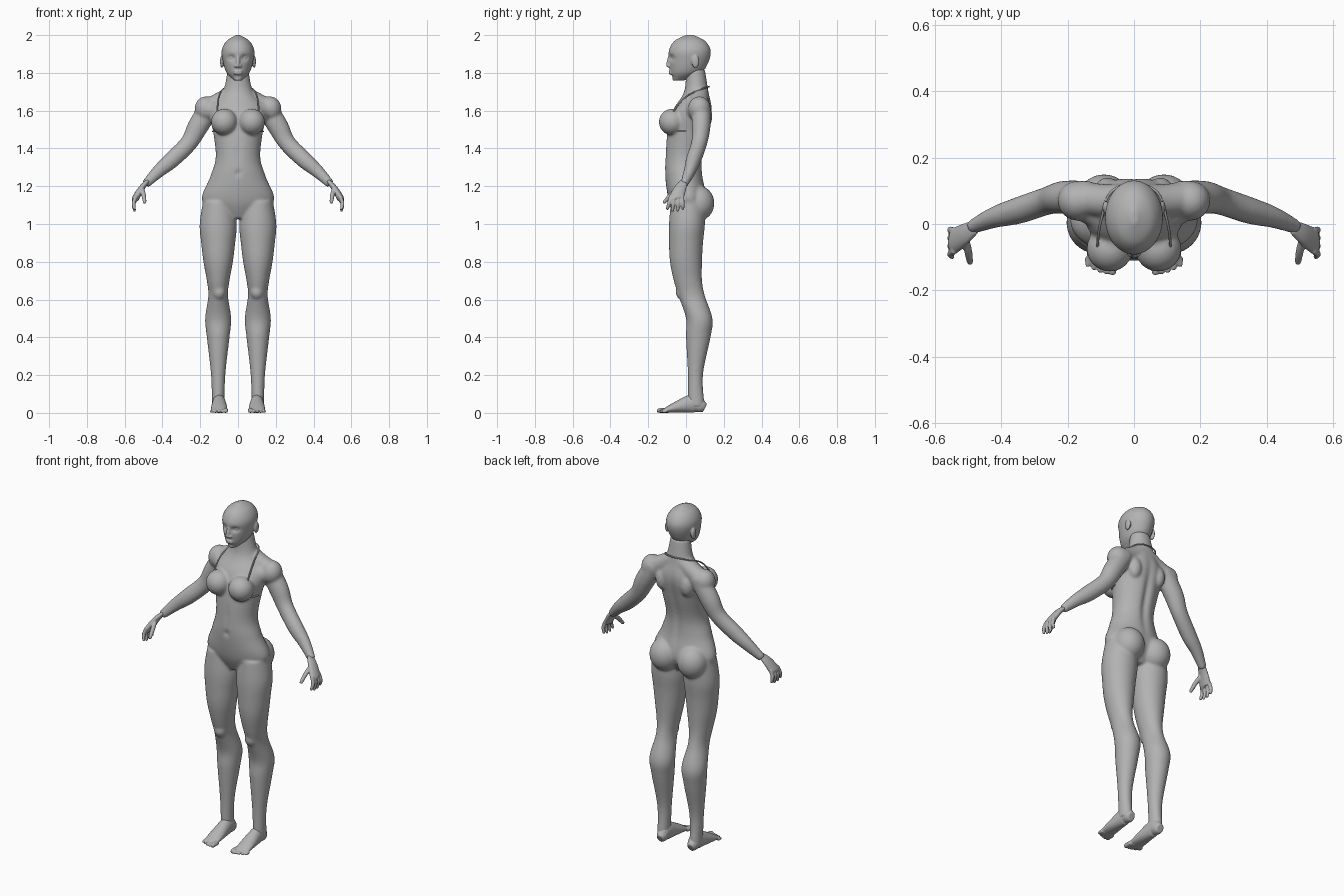
import bpy, bmesh
from math import sin, cos, pi, exp
from mathutils import Vector, Matrix

default_cube = bpy.data.objects.get("Cube")
if default_cube:
    bpy.data.objects.remove(default_cube)

shade = .45
grey = bpy.data.materials.new("clay grey")
grey.use_nodes = True
grey.diffuse_color = (shade, shade, shade, 1)
grey.node_tree.nodes["Principled BSDF"].inputs["Base Color"].default_value = grey.diffuse_color

sideways, depthwise, upward = Vector((1, 0, 0)), Vector((0, 1, 0)), Vector((0, 0, 1))


def spline_value(before, start, end, after, t):
    """Catmull-Rom blend between start and end."""
    slope_in, slope_out = (end - before) / 2, (after - start) / 2
    rise = end - start
    return (start + slope_in * t + (3 * rise - 2 * slope_in - slope_out) * t ** 2
            + (slope_in + slope_out - 2 * rise) * t ** 3)


def resample(rows, steps):
    """Smooth a short list of rows into a dense one."""
    dense = []
    last = len(rows) - 1
    for i in range(last):
        control = (rows[max(i - 1, 0)], rows[i], rows[i + 1], rows[min(i + 2, last)])
        for step in range(steps):
            dense.append([spline_value(*values, step / steps) for values in zip(*control)])
    dense.append(list(rows[last]))
    return dense


def loft(bm, rows, hint, axis=None, sides=48, steps=6):
    """Skin elliptical sections: x, y, z, radius along the hint, other radius."""
    rows = resample(rows, steps)
    centres = [Vector(row[:3]) for row in rows]
    rings = []
    for i, (*_, across, thick) in enumerate(rows):
        following, previous = centres[min(i + 1, len(rows) - 1)], centres[max(i - 1, 0)]
        tangent = axis or (following - previous).normalized()
        u = (hint - tangent * hint.dot(tangent)).normalized()
        v = tangent.cross(u)
        angles = [2 * pi * k / sides for k in range(sides)]
        rings.append([bm.verts.new(centres[i] + u * across * cos(a) + v * thick * sin(a))
                      for a in angles])
    for lower, upper in zip(rings, rings[1:]):
        for k in range(sides):
            bm.faces.new((lower[k - 1], lower[k], upper[k], upper[k - 1]))
    bm.faces.new(rings[0])
    bm.faces.new(rings[-1])


def column(bm, x, rows, sides=96):
    """Upright loft from rows of height, half width, front y, back y."""
    sections = [(x, (front + back) / 2, z, width, (back - front) / 2)
                for z, width, front, back in rows]
    loft(bm, sections, sideways, upward, sides)


def limb(bm, rows, flat=1, hint=depthwise):
    """Tube along a path of x, y, z, radius."""
    loft(bm, [(*row, row[-1] * flat) for row in rows], hint)


def digit(bm, start, bend, end, radius, hint=depthwise):
    """Tapered finger or toe."""
    near_end = Vector(bend).lerp(Vector(end), .8)
    limb(bm, [(*start, radius), (*bend, radius), (*near_end, radius * .8), (*end, radius / 2)],
         hint=hint)


def blob(bm, centre, radius, wide=1, tall=1):
    scale = Matrix.Diagonal((radius * wide, radius, radius * tall, 1))
    bmesh.ops.create_uvsphere(bm, u_segments=32, v_segments=20, radius=1,
                              matrix=Matrix.Translation(centre) @ scale)


def dent(bm, x, z, radius, tall, push):
    """Push the front back, or with a negative push the back forward."""
    for vert in bm.verts:
        if vert.co.y * push < 0:
            across, along = (vert.co.x - x) / radius, (vert.co.z - z) / (radius * tall)
            vert.co.y += push * exp(-across ** 2 - along ** 2)


def mirror_copy(bm):
    everything = bm.verts[:] + bm.edges[:] + bm.faces[:]
    copied = bmesh.ops.duplicate(bm, geom=everything)["geom"]
    for element in copied:
        if isinstance(element, bmesh.types.BMVert):
            element.co.x *= -1


def finish(bm, name, voxel, smoothing):
    """Fuse the overlapping pieces into one smooth skin."""
    bmesh.ops.recalc_face_normals(bm, faces=bm.faces)
    mesh = bpy.data.meshes.new(name)
    bm.to_mesh(mesh)
    bm.free()
    mesh.materials.append(grey)
    part = bpy.data.objects.new(name, mesh)
    bpy.context.collection.objects.link(part)
    fuse = part.modifiers.new("fuse", "REMESH")
    fuse.mode = "VOXEL"
    fuse.voxel_size = voxel
    fuse.use_smooth_shade = True
    soften = part.modifiers.new("soften", "SMOOTH")
    soften.factor = .5
    soften.iterations = smoothing


# Shoulders, chest, shoulder blades, bust and buttocks
body = bmesh.new()
limb(body, [(.02, .07, 1.69, .05), (.09, .07, 1.65, .05), (.17, .08, 1.61, .05)])
limb(body, [(.06, .01, 1.6, .05), (.17, .07, 1.6, .05)])
blob(body, (.17, .07, 1.61), .06, tall=1.1)
blob(body, (.08, .1, 1.57), .04, tall=1.6)
blob(body, (.073, -.074, 1.54), .07)
blob(body, (.09, .065, 1.11), .085, tall=1.1)

# Arm, leg and kneecap
limb(body, [(.14, .08, 1.63, .05), (.21, .08, 1.52, .05), (.26, .07, 1.43, .042),
            (.35, .04, 1.34, .04), (.42, .02, 1.28, .032), (.49, -.01, 1.21, .021)], 1.1)
column(body, .105, [(1.12, .08, -.08, .1), (1, .098, -.09, .1), (.9, .09, -.09, .09),
                    (.8, .078, -.085, .085), (.7, .06, -.065, .085), (.62, .052, -.04, .1),
                    (.5, .069, 0, .14), (.4, .06, 0, .13), (.2, .038, .01, .09),
                    (.03, .032, .01, .1)])
blob(body, (.1, -.02, .64), .035, tall=1.2)
mirror_copy(body)

# Torso and neck, with spine groove, navel and stomach line
torso = [(1.03, .07, -.05, .06), (1.12, .19, -.09, .11), (1.25, .147, -.11, .09),
         (1.35, .118, -.11, .09), (1.48, .13, -.1, .12), (1.6, .15, -.07, .14),
         (1.7, .08, -.01, .12), (1.82, .055, 0, .1)]
column(body, 0, torso)
dent(body, 0, 1.42, .02, 9, -.016)
dent(body, 0, 1.27, .012, 1, .014)
dent(body, 0, 1.38, .014, 6, .005)
finish(body, "body", .0058, 18)

# Skull with eye sockets and chin crease
head = bmesh.new()
column(head, 0, [(1.76, .02, -.07, -.01), (1.8, .06, -.083, .08), (1.86, .08, -.09, .12),
                 (1.92, .086, -.09, .13), (1.97, .06, -.06, .1), (2, .01, 0, .04)])
for x in (-.034, .034):
    dent(head, x, 1.88, .02, .7, .016)
    blob(head, (x, -.06, 1.88), .013, tall=.7)
    # Nostril wing and ear
    blob(head, (x / 3, -.09, 1.837), .009)
    blob(head, (x * 2.5, .05, 1.86), .02, .5, 1.7)
dent(head, 0, 1.78, .03, .25, .006)
# Nose and lips
digit(head, (0, -.08, 1.9), (0, -.092, 1.86), (0, -.098, 1.83), .01)
for z in (1.797, 1.808):
    blob(head, (0, -.08, z), .012, 2, .5)
finish(head, "head", .004, 4)

# Hands: palm, four fingers and thumb
hands = bmesh.new()
limb(hands, [(.48, -.01, 1.225, .022), (.51, -.03, 1.19, .032), (.54, -.05, 1.14, .038),
             (.545, -.05, 1.13, .03)], .5)
for i in range(4):
    knuckle, tip = -.08 + .02 * i, -.1 + .028 * i
    drop = .01 if i in (1, 2) else 0
    digit(hands, (.54, knuckle, 1.15), (.553, (knuckle + tip) / 2, 1.11),
          (.547, tip, 1.075 - drop), .01)
digit(hands, (.51, -.04, 1.19), (.5, -.08, 1.155), (.493, -.12, 1.11), .012)
mirror_copy(hands)
finish(hands, "hands", .004, 3)

# Feet: flat-soled wedge of y, half width, height, then five toes
feet = bmesh.new()
wedge = [(.1, .02, .05), (.08, .03, .07), (.04, .034, .1), (-.05, .042, .06), (-.12, .042, .02)]
loft(feet, [(.1, y, top / 2, width, top / 2) for y, width, top in wedge], sideways)
for i in range(5):
    radius = .009 if i else .013
    x, tip = .065 + .0185 * i, -.153 + .0015 * i ** 2
    digit(feet, (x, -.1, radius), (x, tip + .02, radius), (x, tip, radius * .8), radius, sideways)
mirror_copy(feet)
finish(feet, "feet", .004, 3)


def cord(name, points):
    curve = bpy.data.curves.new(name, "CURVE")
    curve.dimensions = "3D"
    curve.bevel_depth = .004
    curve.use_fill_caps = True
    path = resample(points, 6)
    spline = curve.splines.new("POLY")
    spline.points.add(len(path) - 1)
    for point, position in zip(spline.points, path):
        point.co = (*position, 1)
    curve.materials.append(grey)
    bpy.context.collection.objects.link(bpy.data.objects.new(name, curve))


# Halter strap around the neck and short side bands
half = [(.11, -.07, 1.59), (.107, -.03, 1.645), (.098, .016, 1.685), (.08, .08, 1.713), (.05, .11, 1.724)]
other_half = [(-x, y, z) for x, y, z in reversed(half)]
cord("halter_strap", half + [(0, .122, 1.726)] + other_half)
for sign, side in ((1, "left"), (-1, "right")):
    cord(side + "_side_band", [(sign * x, y, 1.49) for x, y in ((.1, -.07), (.126, -.03), (.134, 0))])
